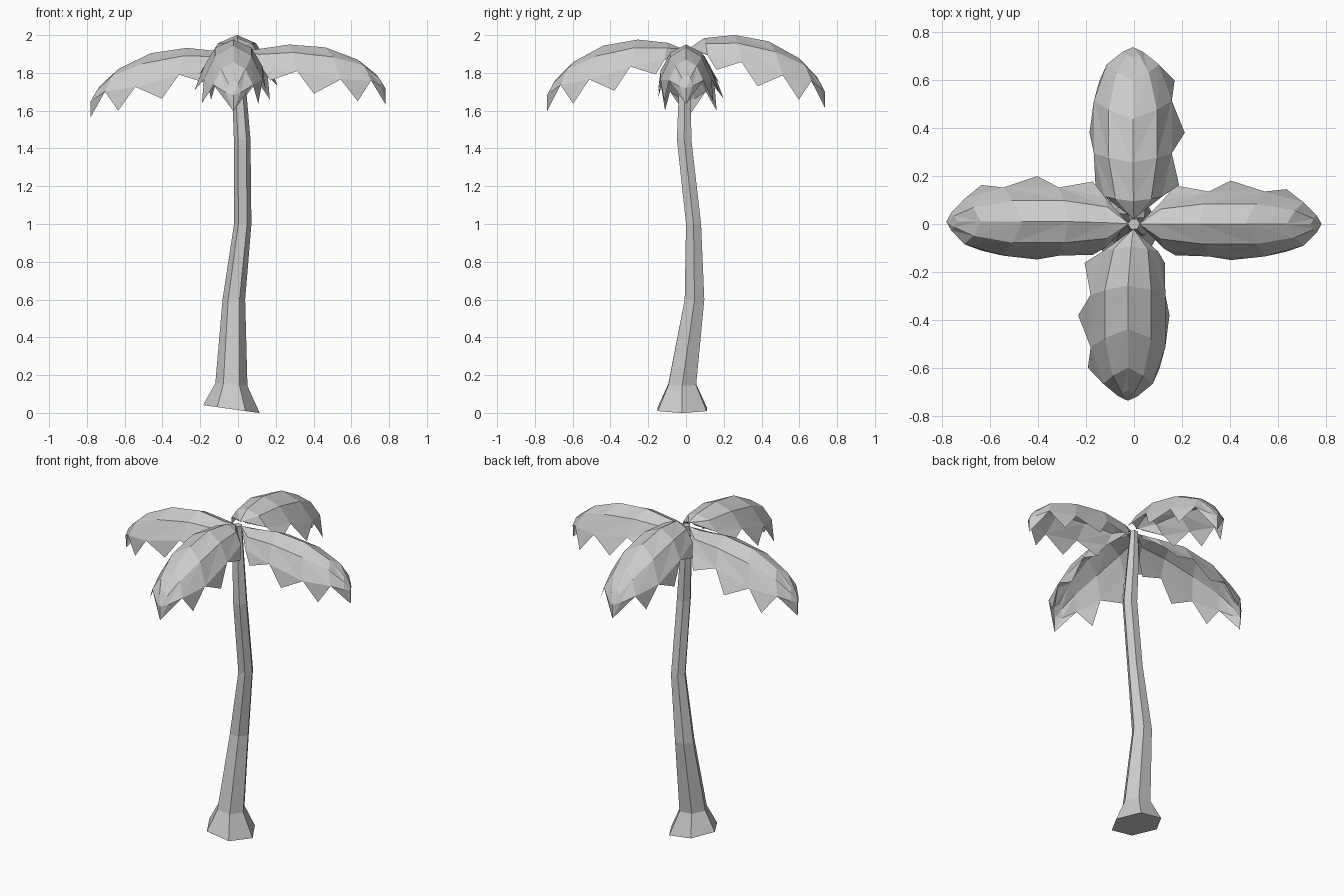
import bpy
import bmesh
from math import cos, sin, radians
from mathutils import Vector, Matrix

cube = bpy.data.objects.get("Cube")
if cube:
    bpy.data.objects.remove(cube, do_unlink=True)

grey = bpy.data.materials.new("light_grey")
grey.use_nodes = True
colour = (0.6, 0.6, 0.6, 1)
grey.diffuse_color = colour
grey.node_tree.nodes["Principled BSDF"].inputs["Base Color"].default_value = colour


def add_object(name, bm):
    mesh = bpy.data.meshes.new(name)
    bm.to_mesh(mesh)
    bm.free()
    mesh.materials.append(grey)
    obj = bpy.data.objects.new(name, mesh)
    bpy.context.collection.objects.link(obj)
    return obj


# Trunk: six-sided rings of (z, centre x, centre y, radius, tilt)
RINGS = [
    (0.02, -0.035, -0.02, 0.15, 0.14),
    (0.15, -0.035, -0.02, 0.085, 0.08),
    (0.60, -0.022, 0.045, 0.06, 0),
    (1.00, 0.025, 0.04, 0.046, 0),
    (1.45, 0.022, -0.01, 0.044, 0),
    (1.68, 0.008, -0.006, 0.038, 0),
    (1.92, 0.0, 0.0, 0.025, 0),
]


def build_trunk():
    bm = bmesh.new()
    rings = []
    for z, cx, cy, r, tilt in RINGS:
        ring = []
        for k in range(6):
            a = radians(60 * k)
            x = r * cos(a)
            ring.append(bm.verts.new((cx + x, cy + r * sin(a), z - tilt * x)))
        rings.append(ring)
    for low, high in zip(rings, rings[1:]):
        for k in range(6):
            n = (k + 1) % 6
            bm.faces.new((low[k], low[n], high[n], high[k]))
    bm.faces.new(rings[0][::-1])
    bm.faces.new(rings[-1])
    return add_object("trunk", bm)


# Leaf: ridge (distance, height) and side fold (distance, half width, drop)
RIDGE = [(0.02, 1.92), (0.10, 1.925), (0.27, 1.95), (0.46, 1.935), (0.63, 1.87), (0.73, 1.79)]
SIDE = [(0.05, 0.02, 0.03), (0.12, 0.10, 0.09), (0.31, 0.135, 0.14),
        (0.54, 0.135, 0.17), (0.70, 0.09, 0.11), (0.755, 0.035, 0.06)]
# Hanging points of the hem (distance, half width, height)
TEETH = [(0.17, 0.13, 1.76), (0.40, 0.15, 1.69), (0.63, 0.115, 1.65)]
TIP = (0.775, 1.72)
TIP_TOOTH = (0.775, 1.635)


def build_leaf(name, angle, length, width, lift, droop, flare, shift):
    bm = bmesh.new()

    def vert(d, v, z):
        height = z + lift * min(1, d / 0.1) - droop * d * d
        return bm.verts.new((d * length / 0.775, v * width + shift * min(1, d / 0.2), height))

    ridge = [vert(d, 0, z) for d, z in RIDGE]
    tip = vert(TIP[0], 0, TIP[1])
    tip_tooth = vert(TIP_TOOTH[0], 0, TIP_TOOTH[1])

    for s in (1, -1):
        def face(*verts):
            bm.faces.new(verts if s == 1 else verts[::-1])

        shoulder, side = [], []
        for (rd, rz), (sd, w, drop) in zip(RIDGE, SIDE):
            shoulder.append(vert((rd + sd) / 2, s * w * 0.62, rz - drop * 0.3))
            side.append(vert(sd, s * w, rz - drop))
        # curved upper surface
        for a, b in ((ridge, shoulder), (shoulder, side)):
            for i in range(len(a) - 1):
                face(a[i], a[i + 1], b[i + 1])
                face(a[i], b[i + 1], b[i])
        face(ridge[-1], tip, shoulder[-1])
        face(shoulder[-1], tip, side[-1])
        # pointed hem, flared on one side only
        spread = 0.03 if s == flare else 0.0
        for i, (d, w, z) in enumerate(TEETH, start=1):
            face(side[i], side[i + 1], vert(d, s * (w + spread), z))
        face(side[-1], tip, tip_tooth)
        face(side[-2], side[-1], tip_tooth)

    bmesh.ops.transform(bm, matrix=Matrix.Rotation(radians(angle), 4, "Z"), verts=bm.verts)
    return add_object(name, bm)


build_trunk()
build_leaf("left_leaf", 0, 0.78, 1.0, 0.0, 0.0, 1, 0.0)
build_leaf("right_leaf", 180, 0.78, 1.05, -0.01, 0.1, -1, -0.01)
build_leaf("front_leaf", 270, 0.735, 1.15, 0.035, 0.12, -1, -0.025)
build_leaf("back_leaf", 90, 0.735, 1.2, 0.06, 0.13, -1, 0.005)
